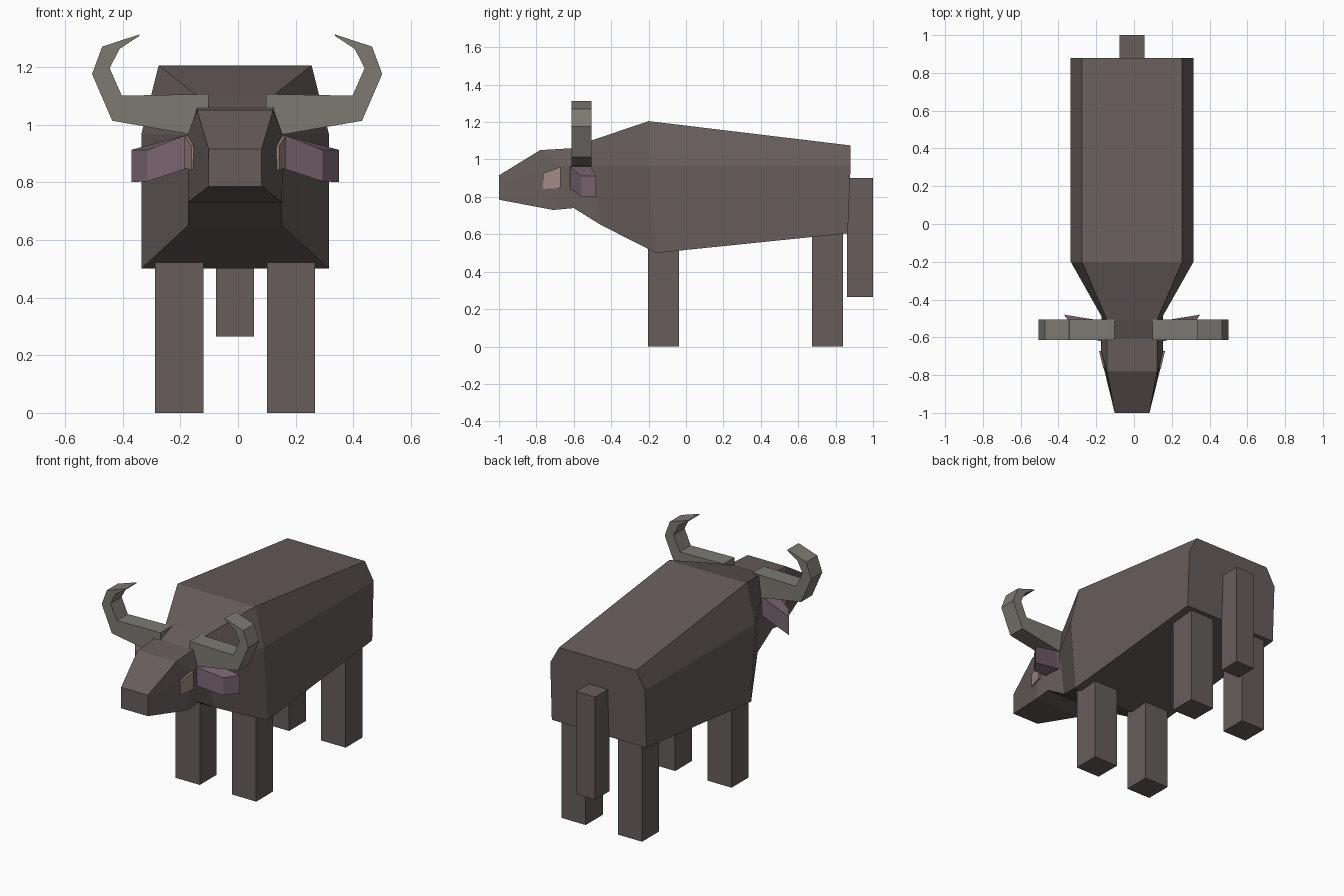
import bpy, bmesh

if "Cube" in bpy.data.objects:
    bpy.data.objects.remove(bpy.data.objects["Cube"])

CX = -0.01  # symmetry plane of the body


def material(name, rgb):
    m = bpy.data.materials.new(name)
    m.diffuse_color = (*rgb, 1)
    m.use_nodes = True
    m.node_tree.nodes["Principled BSDF"].inputs["Base Color"].default_value = m.diffuse_color
    return m


HIDE = material("hide", (0.135, 0.11, 0.107))
HORN = material("horn", (0.205, 0.195, 0.17))
EAR = material("ear_pink", (0.2, 0.135, 0.17))
EYE = material("eye_pink", (0.36, 0.25, 0.23))


def loft(name, sections, mat, cx=CX):
    """Flat-faced skin over a row of equal-sized rings, capped at both ends."""
    bm = bmesh.new()
    rings = [[bm.verts.new((x + cx, y, z)) for x, y, z in s] for s in sections]
    n = len(rings[0])
    for a, b in zip(rings, rings[1:]):
        for i in range(n):
            j = (i + 1) % n
            bm.faces.new((a[i], a[j], b[j], b[i]))
    bm.faces.new(rings[0])
    bm.faces.new(rings[-1])
    bmesh.ops.remove_doubles(bm, verts=bm.verts, dist=0.0005)
    bmesh.ops.recalc_face_normals(bm, faces=bm.faces)
    me = bpy.data.meshes.new(name)
    bm.to_mesh(me)
    bm.free()
    me.materials.append(mat)
    ob = bpy.data.objects.new(name, me)
    bpy.context.collection.objects.link(ob)
    return ob


def box(name, x0, x1, y0, y1, z0, z1, mat):
    ring = [(x0, y0), (x1, y0), (x1, y1), (x0, y1)]
    return loft(name, [[(x, y, z) for x, y in ring] for z in (z0, z1)], mat)


# Body, neck and head: (half width, y, z) for top, middle and bottom corners
profile = [
    [(.265, .88, 1.075), (.325, .88, .967), (.325, .865, .605)],
    [(.265, -.20, 1.205), (.325, -.20, .967), (.325, -.16, .50)],
    [(.132, -.51, 1.10), (.150, -.51, .965), (.163, -.455, .65)],
    [(.132, -.61, 1.06), (.160, -.61, .965), (.163, -.60, .74)],
    [(.132, -.78, 1.05), (.165, -.665, .962), (.163, -.71, .73)],
    [(.092, -1.0, .915), (.092, -1.0, .88), (.092, -1.0, .785)],
]
loft("body_and_head",
     [half + [(-x, y, z) for x, y, z in reversed(half)] for half in profile], HIDE)

# Tail
box("tail", -.067, .065, .862, 1.0, .265, .902, HIDE)

# Horn outline: (outer x, z, inner x, z) from root to tip
horn = [
    (.10, .96, .10, 1.105),
    (.168, .967, .135, 1.105),
    (.433, 1.013, .40, 1.10),
    (.503, 1.175, .442, 1.195),
    (.468, 1.27, .408, 1.262),
    (.34, 1.312, .338, 1.308),
]

for side, s in (("left", -1), ("right", 1)):
    # Legs
    for leg, y0, y1, top in (("front", -.203, -.037, .55), ("rear", .673, .84, .63)):
        box(f"{leg}_leg_{side}", s * .11, s * .277, y0, y1, 0, top, HIDE)

    # Horns, a flat-sided curl
    loft(f"horn_{side}",
         [[(s * ox, -.613, oz), (s * ox, -.505, oz),
           (s * ix, -.505, iz), (s * ix, -.613, iz)] for ox, oz, ix, iz in horn],
         HORN, -.003)

    # Ears, sweeping out, back and down
    loft(f"ear_{side}", [
        [(s * .15, -.62, .85), (s * .15, -.51, .85),
         (s * .15, -.51, .965), (s * .15, -.62, .965)],
        [(s * .175, -.62, .845), (s * .175, -.51, .845),
         (s * .175, -.51, .962), (s * .175, -.62, .962)],
        [(s * .303, -.562, .803), (s * .36, -.48, .80),
         (s * .36, -.48, .912), (s * .303, -.562, .912)],
    ], EAR)

    # Eyes, thin tapered plates on the cheeks
    loft(f"eye_{side}", [
        [(s * x0, -.672, .848), (s * x0, -.765, .842),
         (s * x1, -.765, .925), (s * x1, -.672, .96)]
        for x0, x1 in ((.13, .13),)] + [
        [(s * .175, -.672, .848), (s * .152, -.765, .842),
         (s * .152, -.765, .925), (s * .175, -.672, .96)]], EYE)
